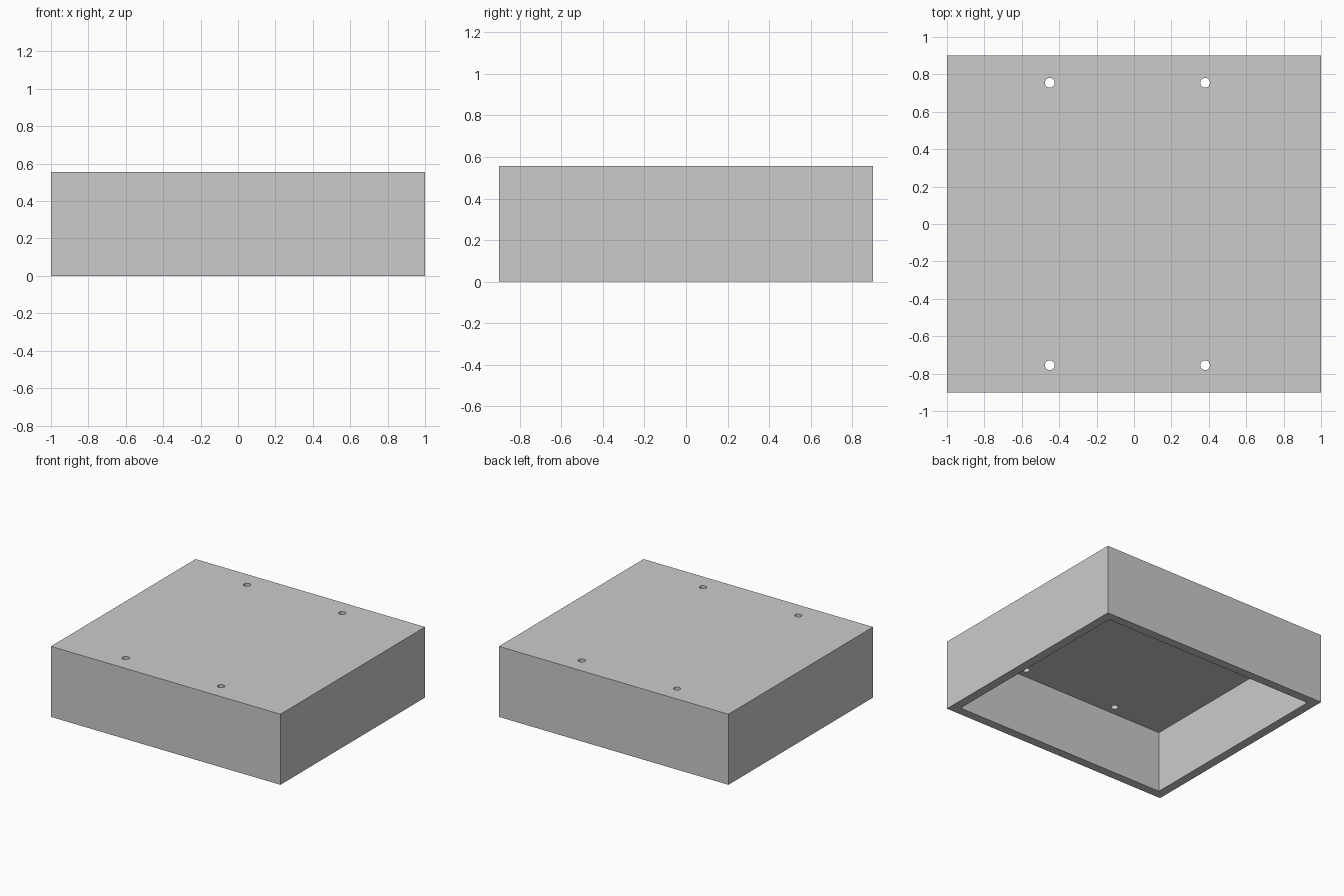
import bpy

WIDTH, DEPTH, HEIGHT = 2.0, 1.8, 0.556
WALL = 0.07
HOLE_RADIUS = 0.026

if "Cube" in bpy.data.objects:
    bpy.data.objects.remove(bpy.data.objects["Cube"], do_unlink=True)

# Plain grey for the whole housing
grey = bpy.data.materials.new("plain_grey")
grey.use_nodes = True
colour = (0.6, 0.6, 0.6, 1.0)
grey.diffuse_color = colour
grey.node_tree.nodes["Principled BSDF"].inputs["Base Color"].default_value = colour


def box(name, size, z):
    bpy.ops.mesh.primitive_cube_add(size=1, location=(0, 0, z))
    obj = bpy.context.object
    obj.name = name
    obj.scale = size
    bpy.ops.object.transform_apply(location=True, rotation=False, scale=True)
    obj.data.materials.append(grey)
    return obj


def cut(target, cutter):
    mod = target.modifiers.new("cut", "BOOLEAN")
    mod.operation = "DIFFERENCE"
    mod.solver = "EXACT"
    mod.object = cutter
    cutter.hide_render = True
    bpy.context.view_layer.objects.active = target
    bpy.ops.object.modifier_apply(modifier=mod.name)
    bpy.data.objects.remove(cutter, do_unlink=True)


# Housing shell, open underneath
housing = box("housing", (WIDTH, DEPTH, HEIGHT), HEIGHT / 2)
roof_underside = HEIGHT - WALL
cavity = box("cavity_cutter", (WIDTH - 2 * WALL, DEPTH - 2 * WALL, 2 * roof_underside), 0)
cut(housing, cavity)

# Four screw holes through the top panel
for x in (-0.45, 0.38):
    for y in (-0.755, 0.755):
        bpy.ops.mesh.primitive_cylinder_add(
            vertices=32, radius=HOLE_RADIUS, depth=4 * WALL, location=(x, y, HEIGHT - WALL / 2))
        hole = bpy.context.object
        hole.name = "hole_cutter"
        hole.data.materials.append(grey)
        cut(housing, hole)

# Smooth hole walls, crisp box edges
bpy.ops.object.select_all(action="DESELECT")
housing.select_set(True)
bpy.context.view_layer.objects.active = housing
bpy.ops.object.shade_smooth_by_angle()
